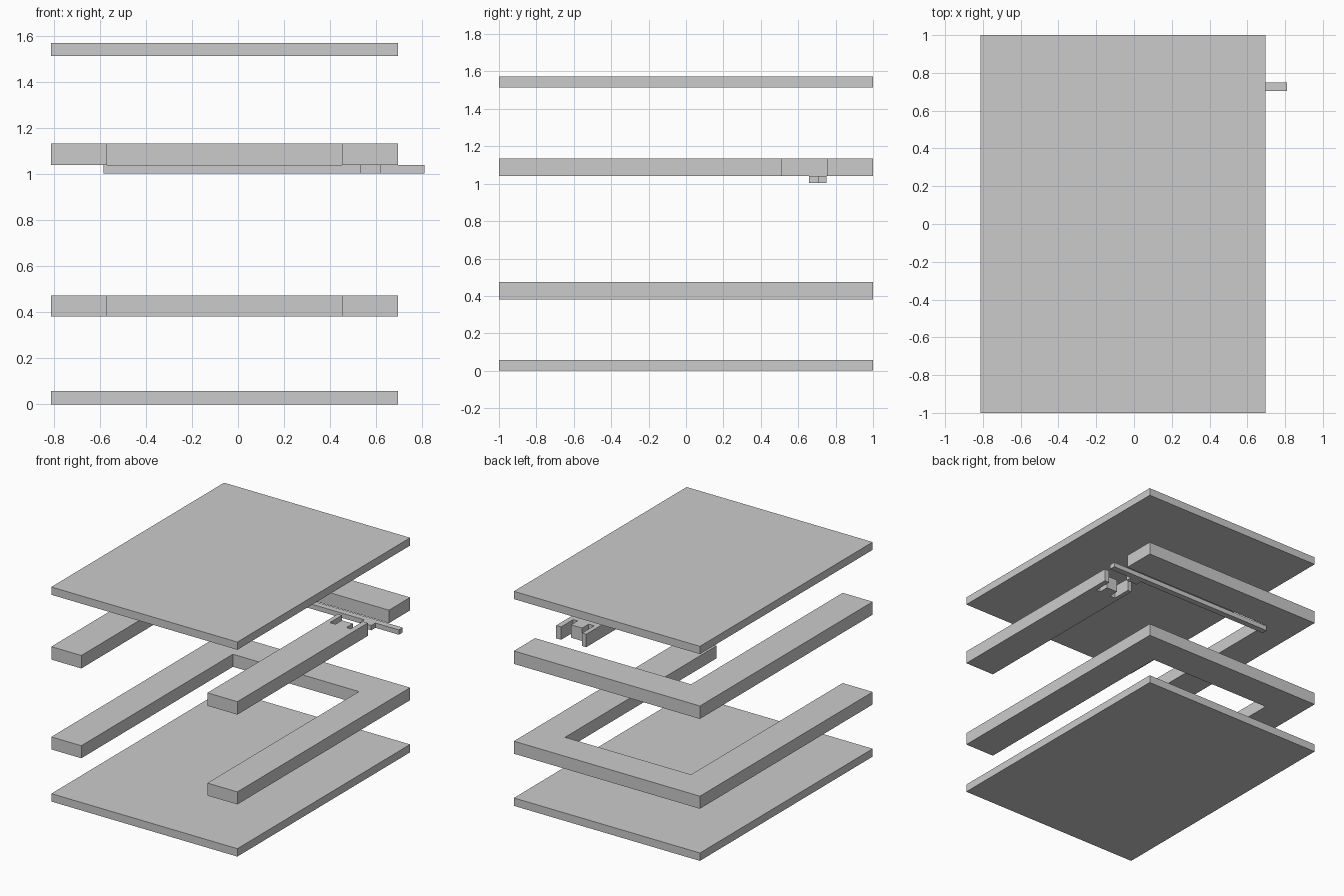
import bpy, bmesh

if "Cube" in bpy.data.objects:
    bpy.data.objects.remove(bpy.data.objects["Cube"])

X0, X1 = -0.813, 0.695      # plate extents in x
XI0, XI1 = -0.57, 0.452     # inner faces of the frame legs
YB = 0.755                  # inner face of the back bar


def prism(name, outline, z0, z1):
    """Extrude a flat outline (counter-clockwise, seen from above) from z0 to z1."""
    bm = bmesh.new()
    face = bm.faces.new([bm.verts.new((x, y, z0)) for x, y in outline])
    top = bmesh.ops.extrude_face_region(bm, geom=[face])["geom"]
    bmesh.ops.translate(bm, vec=(0, 0, z1 - z0),
                        verts=[v for v in top if isinstance(v, bmesh.types.BMVert)])
    bmesh.ops.recalc_face_normals(bm, faces=bm.faces)
    mesh = bpy.data.meshes.new(name)
    bm.to_mesh(mesh)
    bm.free()
    obj = bpy.data.objects.new(name, mesh)
    bpy.context.collection.objects.link(obj)
    return obj


# Bottom and top plates
plate = [(X0, -1), (X1, -1), (X1, 1), (X0, 1)]
prism("bottom_plate", plate, 0, 0.058)
prism("top_plate", plate, 1.515, 1.572)

# Lower frame: U shape open to the front
prism("lower_frame", [(X0, -1), (XI0, -1), (XI0, YB), (XI1, YB),
                      (XI1, -1), (X1, -1), (X1, 1), (X0, 1)], 0.382, 0.474)

# Upper frame: same U, with a gap in the right leg
prism("upper_frame", [(X0, -1), (XI0, -1), (XI0, YB), (X1, YB),
                      (X1, 1), (X0, 1)], 1.04, 1.135)

# Right leg in front of the gap: two outer prongs and a shorter middle tongue
tip, tongue, root = 0.51, 0.445, 0.37
prism("slotted_leg", [(XI1, -1), (X1, -1), (X1, tip), (0.655, tip), (0.655, root),
                      (0.62, root), (0.62, tongue), (0.53, tongue), (0.53, root),
                      (0.485, root), (0.485, tip), (XI1, tip)], 1.04, 1.135)

# Sliding rod under the frame, with a small catch on its front side
prism("slide_rod", [(-0.585, 0.705), (0.53, 0.705), (0.53, 0.657), (0.62, 0.657),
                    (0.62, 0.705), (0.81, 0.705), (0.81, 0.75), (-0.585, 0.75)],
      1.005, 1.04)
